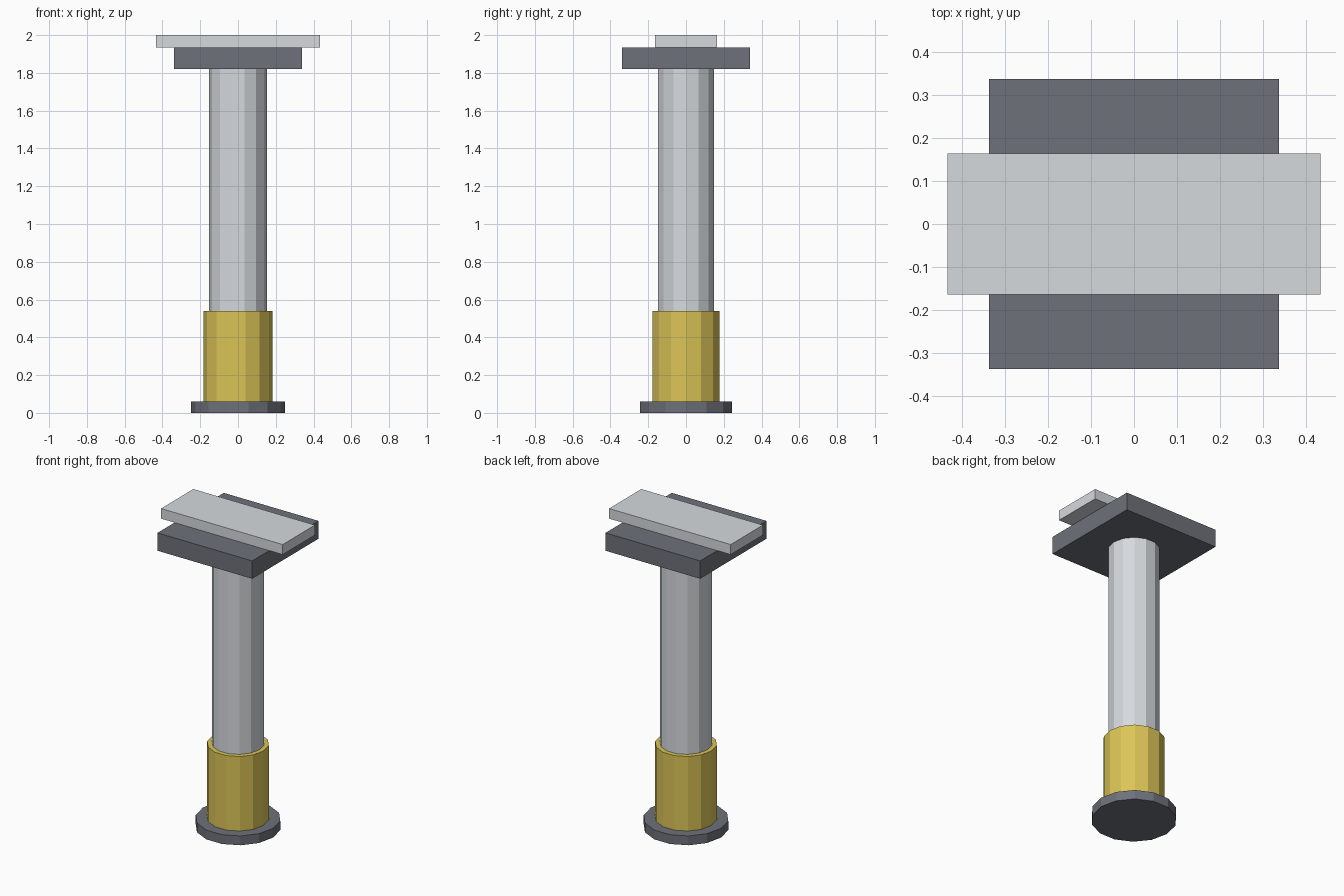
import bpy
from math import pi

cube = bpy.data.objects.get("Cube")
if cube:
    bpy.data.objects.remove(cube, do_unlink=True)


def material(name, rgb):
    mat = bpy.data.materials.new(name)
    mat.use_nodes = True
    mat.diffuse_color = (*rgb, 1)
    mat.node_tree.nodes["Principled BSDF"].inputs["Base Color"].default_value = (*rgb, 1)
    return mat


def finish(name, mat):
    obj = bpy.context.object
    obj.name = obj.data.name = name
    obj.data.materials.append(mat)
    bpy.ops.object.transform_apply(location=False, rotation=True, scale=True)


def column(name, radius, bottom, top, mat):
    # Fourteen flat sides, with a corner pointing along x
    bpy.ops.mesh.primitive_cylinder_add(
        vertices=14, radius=radius, depth=top - bottom,
        location=(0, 0, (bottom + top) / 2), rotation=(0, 0, pi / 2))
    finish(name, mat)


def slab(name, width, depth, bottom, top, mat):
    bpy.ops.mesh.primitive_cube_add(size=1, location=(0, 0, (bottom + top) / 2))
    bpy.context.object.scale = (width, depth, top - bottom)
    finish(name, mat)


steel = material("light steel", (0.67, 0.70, 0.73))
brass = material("yellow brass", (0.71, 0.56, 0.095))
slate = material("dark slate grey", (0.155, 0.165, 0.195))

# Foot, collar and post
column("foot_disc", 0.25, 0, 0.06, slate)
column("collar", 0.182, 0.06, 0.54, brass)
column("post", 0.153, 0.06, 1.82, steel)

# Head block with the long bar across it
slab("head_block", 0.675, 0.675, 1.82, 1.935, slate)
slab("top_bar", 0.867, 0.328, 1.935, 2.0, steel)
